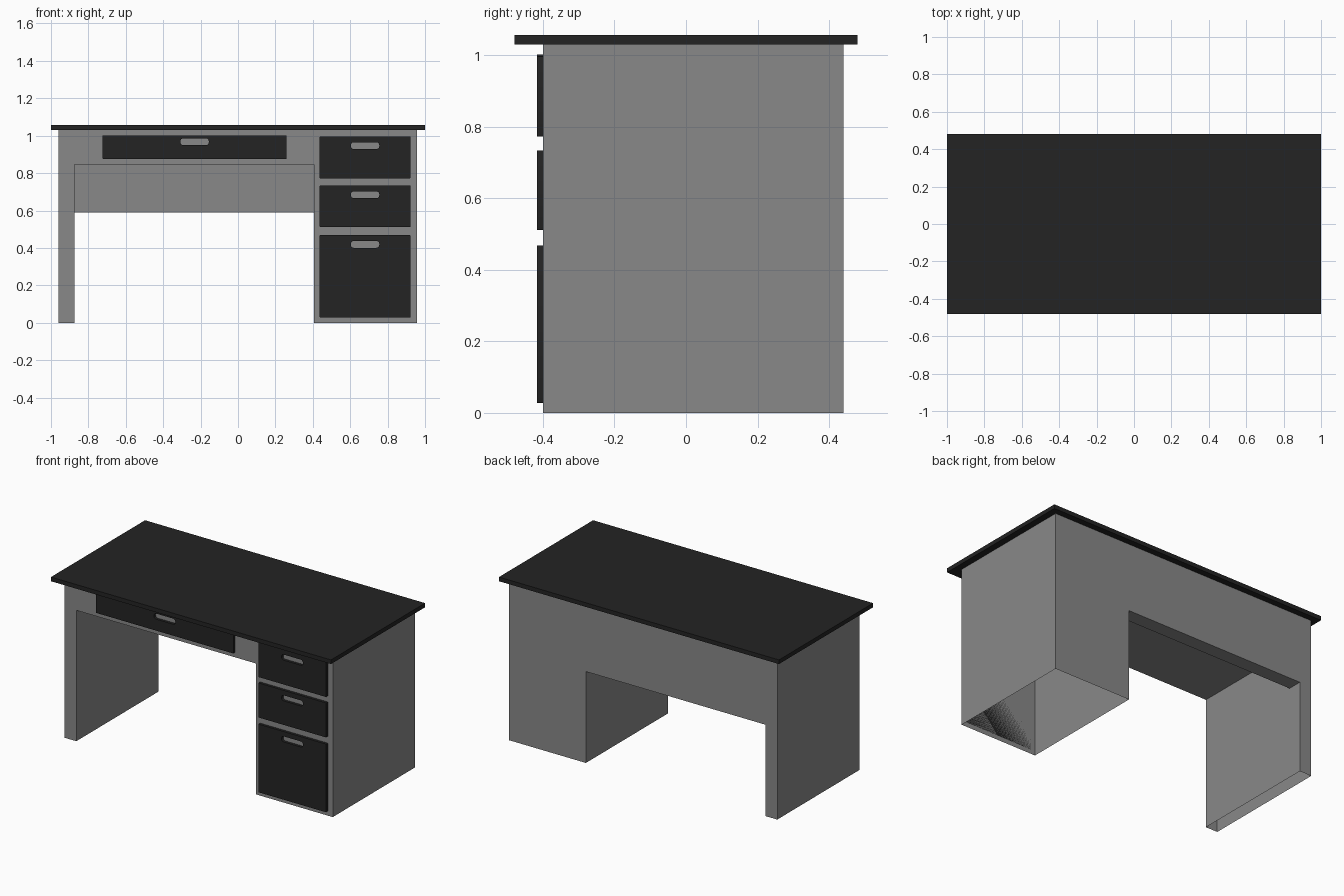
import bpy, bmesh, math
from mathutils import Vector

if "Cube" in bpy.data.objects:
    bpy.data.objects.remove(bpy.data.objects["Cube"])


def material(name, v):
    m = bpy.data.materials.new(name)
    m.diffuse_color = (v, v, v, 1)
    m.use_nodes = True
    m.node_tree.nodes["Principled BSDF"].inputs["Base Color"].default_value = m.diffuse_color
    return m


GREY = material("grey metal", 0.25)
BLACK = material("black laminate", 0.017)


def add_mesh(name, bm, mat):
    me = bpy.data.meshes.new(name)
    bm.to_mesh(me)
    bm.free()
    me.materials.append(mat)
    ob = bpy.data.objects.new(name, me)
    bpy.context.collection.objects.link(ob)
    return ob


# Desk body: one shell around filled cells (leg, back panel, rail, pedestal),
# open underneath the feet and under the top
xs = [-0.96, -0.875, 0.407, 0.957]
ys = [-0.40, 0.348, 0.44]
zs = [0.0, 0.59, 0.845, 1.03]


def filled(i, j, k):
    if not (0 <= i < 3 and 0 <= j < 2 and 0 <= k < 3):
        return False
    return i != 1 or k == 2 or (k == 1 and j == 1)


bm = bmesh.new()
for i in range(3):
    for j in range(2):
        for k in range(3):
            if not filled(i, j, k):
                continue
            for axis in range(3):
                for side in (0, 1):
                    n = [i, j, k]
                    n[axis] += 2 * side - 1
                    if filled(*n) or (axis == 2 and n[2] in (-1, 3)):
                        continue
                    a, b = (axis + 1) % 3, (axis + 2) % 3
                    quad = []
                    for da, db in ((0, 0), (1, 0), (1, 1), (0, 1)):
                        c = [i, j, k]
                        c[axis] += side
                        c[a] += da
                        c[b] += db
                        quad.append(bm.verts.new((xs[c[0]], ys[c[1]], zs[c[2]])))
                    bm.faces.new(quad if side else quad[::-1])
bmesh.ops.remove_doubles(bm, verts=bm.verts, dist=1e-5)
bmesh.ops.dissolve_limit(bm, angle_limit=0.01, verts=bm.verts, edges=bm.edges)
add_mesh("desk_body", bm, GREY)

# Desk top
bm = bmesh.new()
bmesh.ops.create_cube(bm, size=1)
for v in bm.verts:
    v.co = Vector((v.co.x * 2, v.co.y * 0.96, 1.0435 + v.co.z * 0.027))
add_mesh("desk_top", bm, BLACK)


def rounded_outline(x0, x1, z0, z1, r, steps=4):
    pts = []
    for q, (cx, cz) in enumerate(((x1 - r, z1 - r), (x0 + r, z1 - r),
                                  (x0 + r, z0 + r), (x1 - r, z0 + r))):
        for s in range(steps + 1):
            t = math.pi / 2 * (q + s / steps)
            pts.append((cx + r * math.cos(t), cz + r * math.sin(t)))
    return pts


# Drawer front: plate with a rounded finger slot cut through to the body
def drawer_front(name, x0, x1, z0, z1, slot_z):
    cu = bpy.data.curves.new(name, 'CURVE')
    cu.dimensions = '2D'
    cu.fill_mode = 'BOTH'
    cu.extrude = 0.0085
    mid = (x0 + x1) / 2
    for pts in (rounded_outline(x0, x1, z0, z1, 0.003, 2),
                rounded_outline(mid - 0.076, mid + 0.076,
                                slot_z - 0.018, slot_z + 0.018, 0.015)):
        sp = cu.splines.new('POLY')
        sp.points.add(len(pts) - 1)
        for p, (x, z) in zip(sp.points, pts):
            p.co = (x, z, 0, 1)
        sp.use_cyclic_u = True
    cu.materials.append(BLACK)
    ob = bpy.data.objects.new(name, cu)
    ob.location = (0, -0.4085, 0)
    ob.rotation_euler = (math.pi / 2, 0, 0)
    bpy.context.collection.objects.link(ob)
    bpy.ops.object.select_all(action='DESELECT')
    ob.select_set(True)
    bpy.context.view_layer.objects.active = ob
    bpy.ops.object.convert(target='MESH')


drawer_front("pencil_drawer", -0.724, 0.26, 0.876, 1.002, 0.968)
for name, z0, z1, slot in (("upper_drawer", 0.772, 0.997, 0.947),
                           ("middle_drawer", 0.511, 0.734, 0.684),
                           ("file_drawer", 0.028, 0.468, 0.419)):
    drawer_front(name, 0.437, 0.922, z0, z1, slot)
